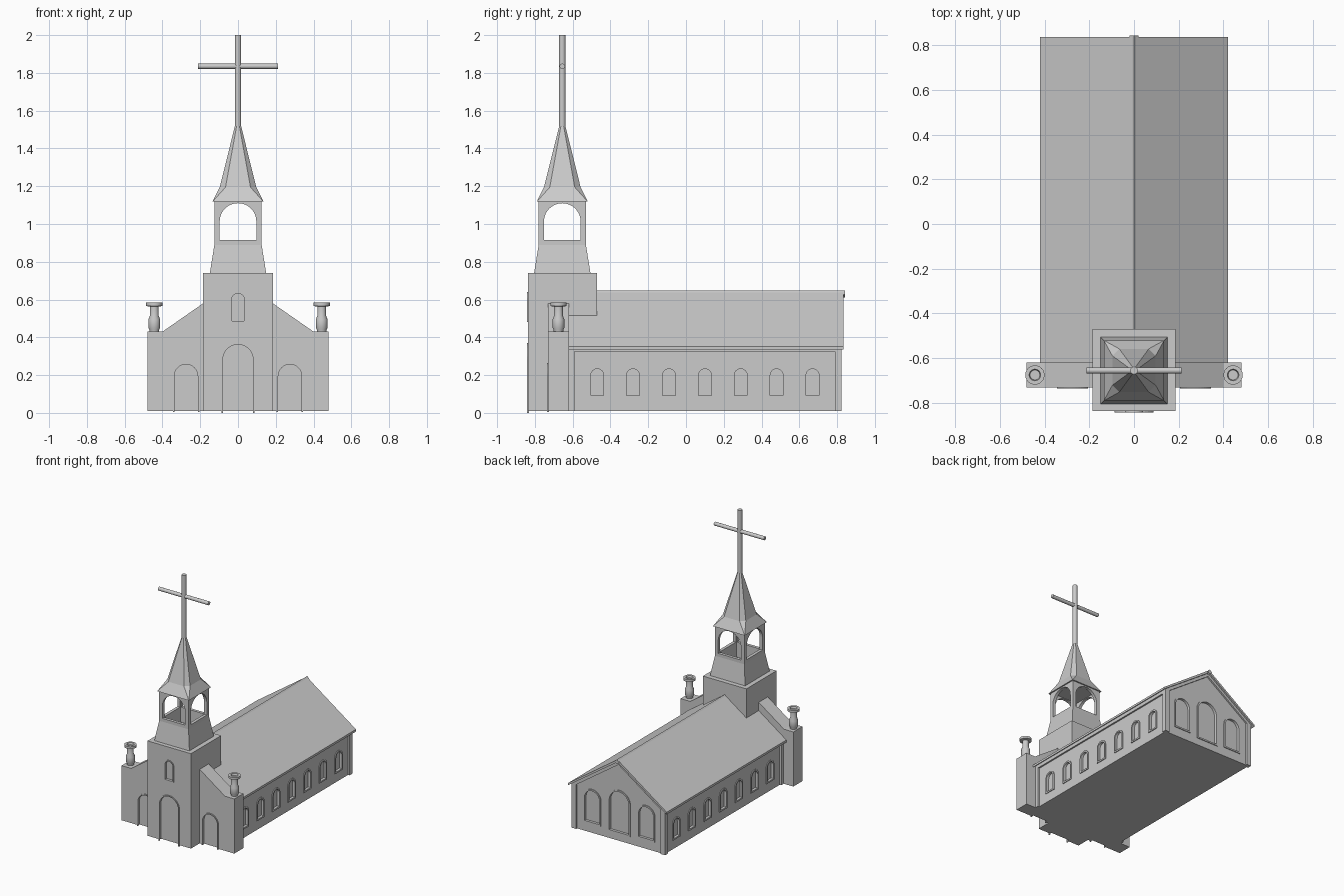
import bpy, bmesh, math
from mathutils import Matrix

if "Cube" in bpy.data.objects:
    bpy.data.objects.remove(bpy.data.objects["Cube"])

TY = -0.655  # tower centre in y


def make(name, bm):
    bmesh.ops.recalc_face_normals(bm, faces=bm.faces)
    me = bpy.data.meshes.new(name)
    bm.to_mesh(me)
    bm.free()
    ob = bpy.data.objects.new(name, me)
    bpy.context.collection.objects.link(ob)
    return ob


def loft(name, rings):
    """Skin a stack of closed rings and cap both ends."""
    bm = bmesh.new()
    vs = [[bm.verts.new(p) for p in r] for r in rings]
    n = len(rings[0])
    for a, b in zip(vs, vs[1:]):
        for i in range(n):
            j = (i + 1) % n
            bm.faces.new((a[i], a[j], b[j], b[i]))
    bm.faces.new(vs[0])
    bm.faces.new(vs[-1])
    bmesh.ops.remove_doubles(bm, verts=bm.verts, dist=1e-5)
    return make(name, bm)


def prism(name, pts, a, b):
    """Extrude an x-z profile along y."""
    return loft(name, [[(x, y, z) for x, z in pts] for y in (a, b)])


def box(name, x0, x1, y0, y1, z0, z1):
    return prism(name, [(x0, z0), (x1, z0), (x1, z1), (x0, z1)], y0, y1)


def sym(pts):
    return pts + [(-x, z) for x, z in reversed(pts) if x > 0]


def arch(hw, z0, z1, n=16):
    c = z1 - hw
    return [(hw, z0)] + [(hw * math.cos(math.pi * i / n), c + hw * math.sin(math.pi * i / n))
                         for i in range(n + 1)] + [(-hw, z0)]


def cut(target, cutter):
    cutter.hide_render = True
    m = target.modifiers.new("cut", 'BOOLEAN')
    m.operation, m.solver, m.object = 'DIFFERENCE', 'EXACT', cutter
    bpy.context.view_layer.objects.active = target
    bpy.ops.object.modifier_apply(modifier=m.name)
    bpy.data.objects.remove(cutter)


def opening(name, target, x, y, turn, hw, z0, z1, door=False, w=0.012, deep=0.014):
    """Recessed arched panel with a raised frame; local front is -y."""
    mat = Matrix.Translation((x, y, 0)) @ Matrix.Rotation(turn, 4, 'Z')
    c = prism(name + "_cutter", arch(hw - w, -0.05 if door else z0 + w, z1 - w), -0.05, deep)
    c.data.transform(mat)
    cut(target, c)
    outer, inner = arch(hw, z0, z1), arch(hw - w, z0 if door else z0 + w, z1 - w)
    bm = bmesh.new()
    rows = [[bm.verts.new((p[0], d, p[1])) for p in pts]
            for pts, d in ((outer, 0.004), (outer, -0.006), (inner, -0.006), (inner, 0.004))]
    n = len(outer)
    for i in range(n - 1 if door else n):
        j = (i + 1) % n
        for k in range(4):
            a, b = rows[k], rows[(k + 1) % 4]
            bm.faces.new((a[i], a[j], b[j], b[i]))
    if door:
        for i in (0, n - 1):
            bm.faces.new([r[i] for r in rows])
    make(name + "_frame", bm).data.transform(mat)


# nave body and gable roof
nave = prism("nave", sym([(0.385, 0.01), (0.385, 0.364), (0, 0.633)]), -0.65, 0.81)
prism("roof", [(0.42, 0.335), (0.42, 0.352), (0, 0.645), (-0.42, 0.352),
               (-0.42, 0.335), (0, 0.625)], -0.63, 0.835)
prism("ridge_cap", [(0.02, 0.628), (0, 0.648), (-0.02, 0.628), (0, 0.612)], -0.5, 0.842)

# corner posts, eave bands and gable band
for s in (-1, 1):
    for y0, y1 in ((-0.63, -0.59), (0.79, 0.822)):
        a, b = sorted((s * 0.36, s * 0.398))
        box("corner_post", a, b, y0, y1, 0.01, 0.352)
    a, b = sorted((s * 0.37, s * 0.397))
    box("eave_band", a, b, -0.62, 0.82, 0.325, 0.352)
prism("gable_band", [(0.397, 0.325), (0.397, 0.358), (0, 0.633), (-0.397, 0.358),
                     (-0.397, 0.325), (0, 0.6)], 0.80, 0.822)

# side and rear windows
for s in (-1, 1):
    for i in range(7):
        opening("side_window", nave, s * 0.385, 0.1 + (i - 3) * 0.19, s * math.pi / 2,
                0.046, 0.08, 0.245)
for x, hw, z0, z1 in ((-0.23, 0.075, 0.08, 0.345), (0, 0.095, 0.065, 0.4), (0.23, 0.075, 0.08, 0.345)):
    opening("rear_window", nave, x, 0.81, math.pi, hw, z0, z1)

# front facade with sloped shoulders
facade = prism("facade", sym([(0.48, 0.01), (0.48, 0.43), (0.4, 0.43), (0.18, 0.583)]), -0.73, -0.62)
for s in (-1, 1):
    opening("side_door", facade, s * 0.275, -0.73, 0, 0.07, 0.005, 0.265, door=True, w=0.008)

# tower base, main door and window
tower = box("tower", -0.185, 0.185, -0.836, -0.47, 0.01, 0.74)
opening("main_door", tower, 0, -0.836, 0, 0.088, 0, 0.37, door=True, w=0.008)
opening("tower_window", tower, 0, -0.836, 0, 0.04, 0.48, 0.64, w=0.007)


def square(h, z):
    return [(sx * h, TY + sy * h, z) for sx, sy in ((1, 1), (-1, 1), (-1, -1), (1, -1))]


# open belfry with an arch on each side
belfry = loft("belfry", [square(0.15, 0.735), square(0.125, 0.89), square(0.125, 1.125)])
cut(belfry, loft("belfry_room", [square(0.102, 0.8), square(0.102, 1.113)]))
for turn in (0, math.pi / 2):
    c = prism("belfry_arch", arch(0.097, 0.915, 1.11, 24), -0.3, 0.3)
    c.data.transform(Matrix.Translation((0, TY, 0)) @ Matrix.Rotation(turn, 4, 'Z'))
    cut(belfry, c)


# spire: flared square eave turning into an octagon
def octagon(a, b, z):
    pts = [(a, b), (b, a), (-b, a), (-a, b), (-a, -b), (-b, -a), (b, -a), (a, -b)]
    return [(x, TY + y, z) for x, y in pts]


loft("spire", [octagon(0.135, 0.135, 1.118), octagon(0.097, 0.066, 1.195), octagon(0.016, 0.007, 1.52)])


def cylinder(name, r, length, mat):
    bm = bmesh.new()
    bmesh.ops.create_cone(bm, cap_ends=True, segments=20, radius1=r, radius2=r, depth=length)
    bm.transform(mat)
    return make(name, bm)


# cross
round_parts = [
    cylinder("cross_post", 0.017, 0.52, Matrix.Translation((0, TY, 1.74))),
    cylinder("cross_arm", 0.014, 0.426,
             Matrix.Translation((0, TY, 1.835)) @ Matrix.Rotation(math.pi / 2, 4, 'Y'))]

# urn finials on the facade shoulders
urn = [(0.025, 0.425), (0.026, 0.44), (0.031, 0.45), (0.031, 0.495), (0.023, 0.515), (0.023, 0.562),
       (0.043, 0.566), (0.043, 0.584), (0.026, 0.584), (0.022, 0.57)]
for s in (-1, 1):
    round_parts.append(loft("urn", [[(s * 0.443 + r * math.cos(t * math.pi / 12),
                                      -0.675 + r * math.sin(t * math.pi / 12), z)
                                     for t in range(24)] for r, z in urn]))

for ob in round_parts:
    bpy.ops.object.select_all(action='DESELECT')
    ob.select_set(True)
    bpy.context.view_layer.objects.active = ob
    bpy.ops.object.shade_smooth_by_angle(angle=math.radians(35))
